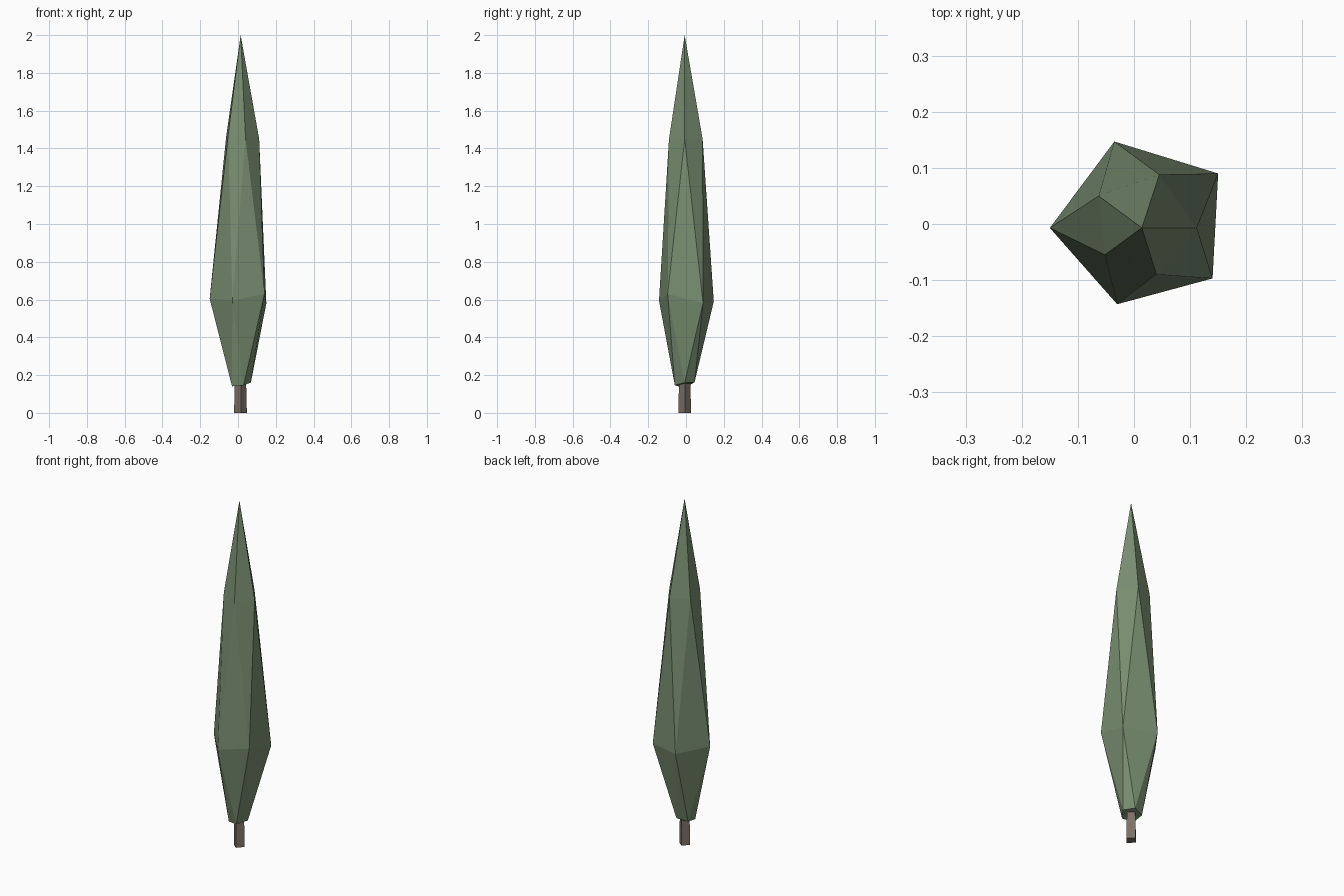
import bpy, bmesh
from math import cos, sin, radians

cube = bpy.data.objects.get("Cube")
if cube:
    bpy.data.objects.remove(cube)

CX, CY = 0.013, -0.007  # tree axis


def material(name, rgb):
    m = bpy.data.materials.new(name)
    m.use_nodes = True
    m.diffuse_color = (*rgb, 1)
    m.node_tree.nodes["Principled BSDF"].inputs["Base Color"].default_value = (*rgb, 1)
    return m


def ring(radius, z, count, start=0, tilt_x=0, tilt_y=0):
    """Regular ring around the tree axis, with its plane tilted slightly."""
    pts = []
    for i in range(count):
        a = radians(start + i * 360 / count)
        x, y = radius * cos(a), radius * sin(a)
        pts.append((CX + x, CY + y, z + tilt_x * x + tilt_y * y))
    return pts


def finish(bm, name, mat):
    bmesh.ops.recalc_face_normals(bm, faces=bm.faces[:])
    mesh = bpy.data.meshes.new(name)
    bm.to_mesh(mesh)
    bm.free()
    mesh.materials.append(mat)
    obj = bpy.data.objects.new(name, mesh)
    bpy.context.collection.objects.link(obj)
    return obj


green = material("leaf green", (0.19, 0.27, 0.165))
brown = material("bark brown", (0.20, 0.165, 0.135))

# Foliage: faceted spindle of staggered five-sided rings
bm = bmesh.new()
bottom = [bm.verts.new(p) for p in ring(0.055, 0.152, 5, 0, 0.15, 0.15)]
belly = [bm.verts.new(p) for p in (
    (0.15, 0.09, 0.58), (-0.035, 0.147, 0.59), (-0.15, -0.007, 0.605),
    (-0.03, -0.143, 0.595), (0.14, -0.097, 0.63))]
shoulder = [bm.verts.new(p) for p in (
    (0.112, -0.007, 1.45), (0.045, 0.088, 1.45), (-0.063, 0.05, 1.46),
    (-0.052, -0.055, 1.47), (0.04, -0.09, 1.45))]
tip = bm.verts.new((0.014, -0.007, 2.0))
for i in range(5):
    j = (i + 1) % 5
    for band in (bottom, shoulder):
        bm.faces.new((band[i], band[j], belly[i]))
        bm.faces.new((belly[i], belly[j], band[j]))
    bm.faces.new((shoulder[i], shoulder[j], tip))
bm.faces.new(bottom)
finish(bm, "foliage", green)

# Trunk: slightly tapered four-sided post set corner-forward
bm = bmesh.new()
low = [bm.verts.new(p) for p in ring(0.034, 0, 4, 3)]
high = [bm.verts.new(p) for p in ring(0.029, 0.2, 4, 3)]
for i in range(4):
    j = (i + 1) % 4
    bm.faces.new((low[i], low[j], high[j], high[i]))
bm.faces.new(low)
bm.faces.new(high)
finish(bm, "trunk", brown)
